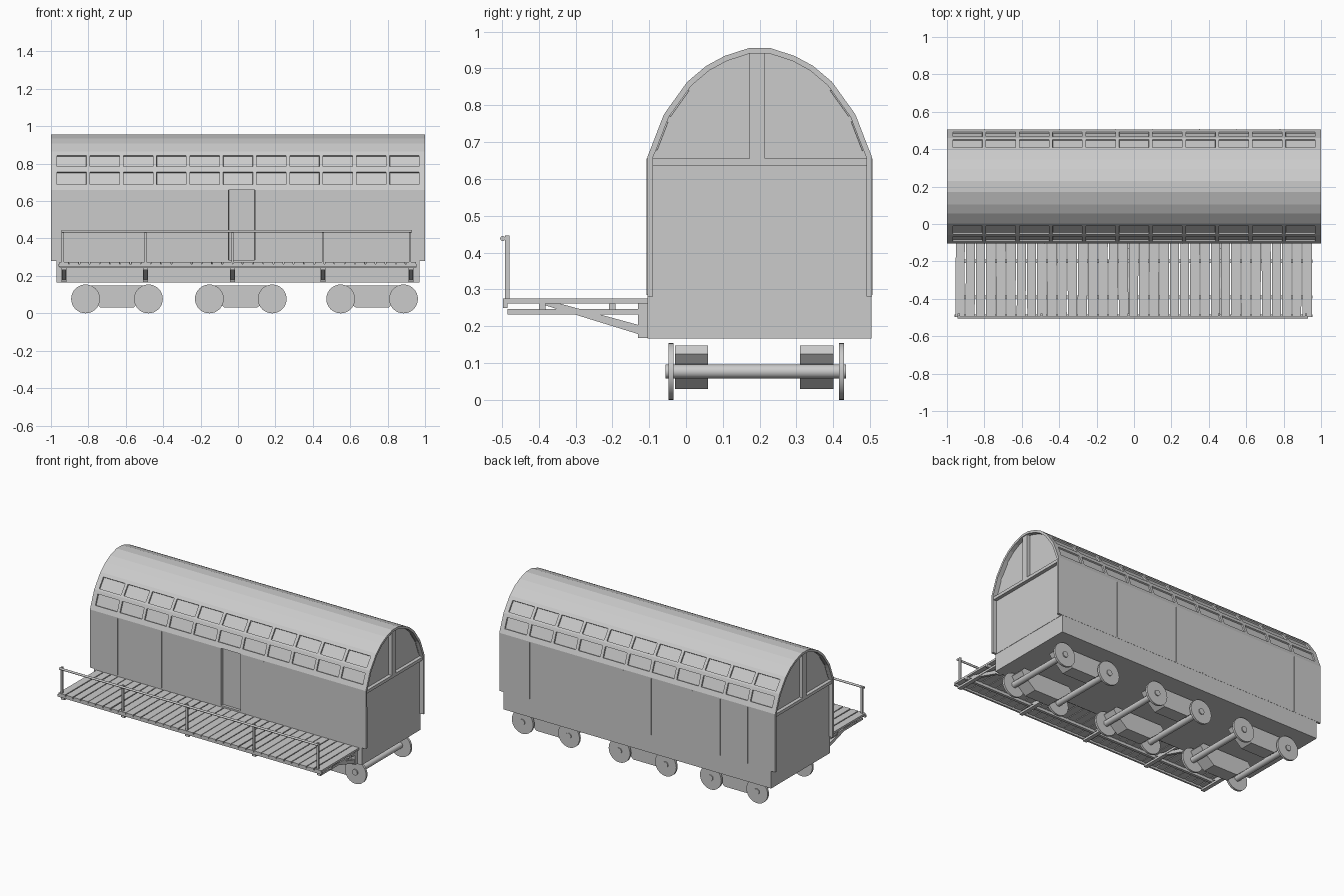
import bpy, bmesh, math, random
from mathutils import Vector

if "Cube" in bpy.data.objects:
    bpy.data.objects.remove(bpy.data.objects["Cube"])
random.seed(4)
CY = 0.2  # centre line of the carriage body


def finish(name, bm):
    me = bpy.data.meshes.new(name)
    bm.to_mesh(me)
    bm.free()
    ob = bpy.data.objects.new(name, me)
    bpy.context.collection.objects.link(ob)
    return ob


def add_box(bm, x, y, z, turn=0.0):
    """Add a box from (min, max) ranges, turned about its vertical axis."""
    r = bmesh.ops.create_cube(bm, size=1)
    c = Vector(((x[0] + x[1]) / 2, (y[0] + y[1]) / 2, (z[0] + z[1]) / 2))
    for v in r['verts']:
        a, b = v.co.x * (x[1] - x[0]), v.co.y * (y[1] - y[0])
        v.co = c + Vector((a * math.cos(turn) - b * math.sin(turn),
                           a * math.sin(turn) + b * math.cos(turn),
                           v.co.z * (z[1] - z[0])))


def add_prism(bm, pts, place, lo, hi):
    """Extrude a 2D profile between lo and hi; place maps (u, v, w) to 3D."""
    a = [bm.verts.new(place(u, v, lo)) for u, v in pts]
    b = [bm.verts.new(place(u, v, hi)) for u, v in pts]
    n = len(pts)
    fs = [bm.faces.new(a), bm.faces.new(b[::-1])]
    fs += [bm.faces.new((a[i], b[i], b[(i + 1) % n], a[(i + 1) % n])) for i in range(n)]
    bmesh.ops.recalc_face_normals(bm, faces=fs)


def along_x(u, v, w):
    return (w, u, v)


def along_y(u, v, w):
    return (u, w, v)


def circle(cx, cz, r, n=32):
    return [(cx + r * math.cos(2 * math.pi * i / n), cz + r * math.sin(2 * math.pi * i / n))
            for i in range(n)]


def smooth(ob):
    bpy.ops.object.select_all(action='DESELECT')
    ob.select_set(True)
    bpy.context.view_layer.objects.active = ob
    bpy.ops.object.shade_smooth_by_angle(angle=math.radians(35))


# Arched body shell with two window rows per side and a recessed front door
half = [(0.305, 0.28), (0.305, 0.66), (0.293, 0.69), (0.268, 0.755), (0.26, 0.775),
        (0.253, 0.785), (0.21, 0.845), (0.196, 0.864), (0.145, 0.907),
        (0.095, 0.934), (0.03, 0.955)]
profile = [(CY - w, z) for w, z in half] + [(CY + w, z) for w, z in reversed(half)]
centres = [0.178 * (i - 5) for i in range(11)]
cuts = sorted([-1, 1, -0.05, 0.09] + [c + s * 0.079 for c in centres for s in (-1, 1)])
bm = bmesh.new()
grid = [[bm.verts.new((x, y, z)) for x in cuts] for y, z in profile]
windows, door = [], []
last = len(profile) - 2
for i in range(len(profile) - 1):
    for j in range(len(cuts) - 1):
        f = bm.faces.new((grid[i][j], grid[i][j + 1], grid[i + 1][j + 1], grid[i + 1][j]))
        mx = (cuts[j] + cuts[j + 1]) / 2
        if i in (2, 5, last - 2, last - 5) and any(abs(mx - c) < 0.079 for c in centres):
            windows.append(f)
        if i == 0 and -0.05 < mx < 0.09:
            door.append(f)
bm.normal_update()
bmesh.ops.inset_region(bm, faces=windows, thickness=0.001, depth=-0.009)
bmesh.ops.inset_region(bm, faces=door, thickness=0.001, depth=-0.02)
shell = finish("body_shell", bm)
mod = shell.modifiers.new("thickness", 'SOLIDIFY')
mod.thickness = 0.015
mod.offset = -1

# Recessed end walls, with cross bar and mullion on both ends
inner = [(CY + (y - CY) * 0.96, z - (0.01 if z > 0.7 else 0)) for y, z in profile]
bm = bmesh.new()
for s in (-1, 1):
    add_prism(bm, inner, along_x, s * 0.955, s * 0.972)
finish("end_walls", bm)
bm = bmesh.new()
for s in (-1, 1):
    xs = sorted((s * 0.965, s * 0.995))
    add_box(bm, xs, (-0.1, 0.5), (0.635, 0.655))
    add_box(bm, xs, (0.172, 0.215), (0.65, 0.945))
finish("end_window_bars", bm)

# Underframe
bm = bmesh.new()
add_box(bm, (-0.97, 0.97), (-0.104, 0.504), (0.166, 0.285))
finish("underframe", bm)

# Thin vertical wall seams
bm = bmesh.new()
for x in (-0.8, -0.48, 0.26, 0.62):
    add_box(bm, (x - 0.002, x + 0.002), (-0.107, -0.1), (0.285, 0.655))
for x in (-0.8, -0.6, -0.4, -0.1, 0.1, 0.35, 0.55, 0.78):
    add_box(bm, (x - 0.002, x + 0.002), (0.5, 0.507), (0.285, 0.655))
finish("wall_seams", bm)

# Porch deck of slightly uneven planks
bm = bmesh.new()
count = 35
pitch = 1.91 / count
for i in range(count):
    x = -0.957 + pitch * (i + 0.5)
    w = pitch * random.uniform(0.43, 0.47)
    add_box(bm, (x - w, x + w), (-0.497, -0.104), (0.262, 0.275), random.uniform(-0.007, 0.007))
finish("deck_planks", bm)

# Beams running under the deck
bm = bmesh.new()
for y in (-0.39, -0.2):
    add_box(bm, (-0.955, 0.955), (y - 0.009, y + 0.009), (0.244, 0.262))
add_box(bm, (-0.96, 0.955), (-0.497, -0.485), (0.25, 0.264))
finish("deck_beams", bm)

# Deck brackets: wall post, arm and diagonal brace
bm = bmesh.new()
for x in (-0.93, -0.495, -0.03, 0.455, 0.925):
    add_box(bm, (x - 0.013, x + 0.013), (-0.13, -0.1), (0.168, 0.262))
    add_box(bm, (x - 0.013, x + 0.013), (-0.485, -0.125), (0.232, 0.246))
    add_prism(bm, [(-0.4, 0.262), (-0.345, 0.262), (-0.128, 0.203), (-0.128, 0.178)],
              along_x, x - 0.01, x + 0.01)
finish("deck_brackets", bm)

# Railing
bm = bmesh.new()
for x in (-0.937, -0.495, -0.03, 0.455, 0.92):
    add_box(bm, (x - 0.006, x + 0.006), (-0.491, -0.479), (0.27, 0.446))
finish("railing_posts", bm)
bm = bmesh.new()
add_prism(bm, circle(-0.498, 0.438, 0.007, 12), along_x, -0.945, 0.93)
smooth(finish("handrail", bm))

# Wheels, axles and bogie side frames
wheels, axles, frames = bmesh.new(), bmesh.new(), bmesh.new()
for c in (-0.647, 0.015, 0.717):
    for x in (c - 0.168, c + 0.168):
        add_prism(axles, circle(x, 0.077, 0.019, 20), along_y, -0.056, 0.435)
        for y in (-0.048, 0.415):
            add_prism(wheels, circle(x, 0.077, 0.077), along_y, y, y + 0.014)
    side = [(c - 0.17, 0.148), (c + 0.17, 0.148), (c + 0.19, 0.125), (c + 0.17, 0.1),
            (c + 0.087, 0.03), (c - 0.087, 0.03), (c - 0.17, 0.1), (c - 0.19, 0.125)]
    for y in (-0.03, 0.31):
        add_prism(frames, side, along_y, y, y + 0.09)
smooth(finish("wheels", wheels))
smooth(finish("axles", axles))
finish("bogie_frames", frames)
